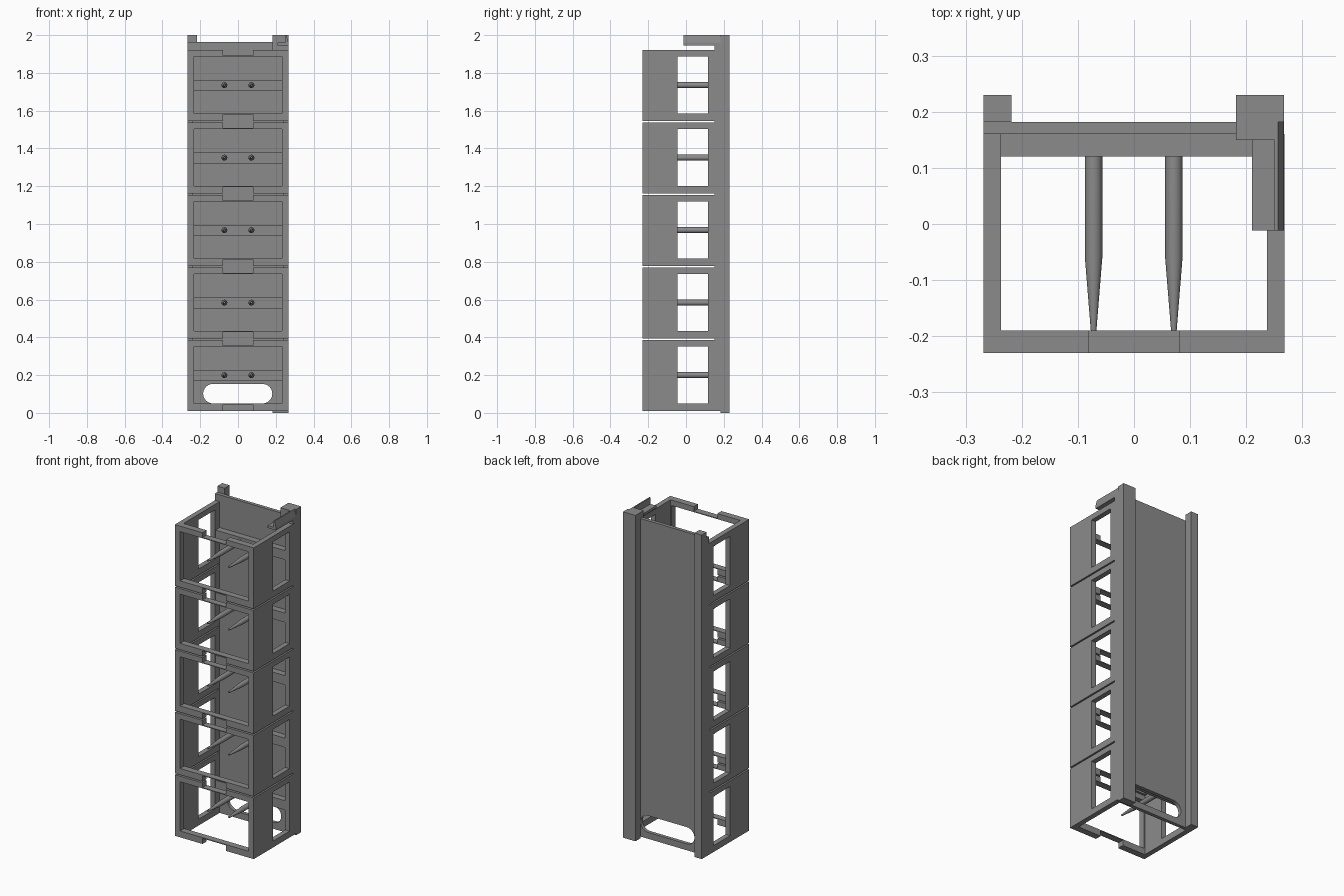
import bpy, bmesh, math
from mathutils import Matrix, Vector

if "Cube" in bpy.data.objects:
    bpy.data.objects.remove(bpy.data.objects["Cube"])

# Dark grey finish shared by all parts
grey = bpy.data.materials.new("dark_grey")
grey.diffuse_color = (.26, .26, .26, 1)
grey.use_nodes = True
grey.node_tree.nodes["Principled BSDF"].inputs["Base Color"].default_value = grey.diffuse_color

def make(name, bm):
    bmesh.ops.recalc_face_normals(bm, faces=bm.faces)
    me = bpy.data.meshes.new(name)
    bm.to_mesh(me)
    bm.free()
    me.materials.append(grey)
    ob = bpy.data.objects.new(name, me)
    bpy.context.collection.objects.link(ob)
    return ob

def box(name, x, y, z):
    bm = bmesh.new()
    size = Vector((x[1] - x[0], y[1] - y[0], z[1] - z[0]))
    mid = Vector((sum(x) / 2, sum(y) / 2, sum(z) / 2))
    bmesh.ops.create_cube(bm, size=1, matrix=Matrix.Translation(mid) @ Matrix.Diagonal(size).to_4x4())
    return make(name, bm)

def prism(name, profile, y0, y1):
    """Extrude an (x, z) outline along y."""
    bm = bmesh.new()
    face = bm.faces.new([bm.verts.new((x, y0, z)) for x, z in profile])
    ext = bmesh.ops.extrude_face_region(bm, geom=[face])
    bmesh.ops.translate(bm, vec=(0, y1 - y0, 0),
                        verts=[v for v in ext['geom'] if isinstance(v, bmesh.types.BMVert)])
    # the extrusion drops the start face, so close it if it is open
    bmesh.ops.holes_fill(bm, edges=[e for e in bm.edges if e.is_boundary])
    return make(name, bm)

def lathe_y(name, x, z, rings, seg=24):
    """Round pin along y from (y, radius) rings."""
    bm = bmesh.new()
    loops = [[bm.verts.new((x + r * math.cos(2 * math.pi * i / seg), y,
                            z + r * math.sin(2 * math.pi * i / seg)))
              for i in range(seg)] for y, r in rings]
    for a, b in zip(loops, loops[1:]):
        for i in range(seg):
            j = (i + 1) % seg
            bm.faces.new((a[i], a[j], b[j], b[i])).smooth = True
    bm.faces.new(loops[0])
    bm.faces.new(loops[-1])
    ob = make(name, bm)
    ob.data.set_sharp_from_angle(angle=math.radians(30))
    return ob

def cut(ob, cutters):
    for c in cutters:
        m = ob.modifiers.new("cut", 'BOOLEAN')
        m.operation, m.solver, m.object = 'DIFFERENCE', 'EXACT', c
    deps = bpy.context.evaluated_depsgraph_get()
    me = bpy.data.meshes.new_from_object(ob.evaluated_get(deps))
    ob.modifiers.clear()
    ob.data = me
    for c in cutters:
        bpy.data.objects.remove(c)

# One bay: open-backed wall frame with front window, side windows and notches
PITCH, BASE, H = 0.3838, 0.011, 0.375
frame = box("bay_frame_1", (-.268, .268), (-.23, .16), (0, H))
cut(frame, [
    box("inner_cutter", (-.237, .237), (-.19, .3), (-.1, .5)),
    box("front_window_cutter", (-.232, .232), (-.3, -.15), (.039, .341)),
    box("side_window_cutter", (-.4, .4), (-.045, .117), (.039, .341)),
    box("top_notch_cutter", (-.08, .08), (-.3, -.15), (.346, .5)),
    box("bottom_notch_cutter", (-.08, .08), (-.3, -.15), (-.1, .034)),
])
# Rear crossbar and pair of tapered pins
parts = [frame, box("pin_bar_1", (-.237, .237), (.12, .16), (.159, .216))]
for side, x in (("left", -.072), ("right", .071)):
    parts.append(lathe_y(side + "_pin_1", x, .189,
                         [(.12, .0155), (-.06, .0155), (-.19, .005)]))
# Stack five bays
for i in range(5):
    for p in parts:
        o = p
        if i:
            o = p.copy()
            o.name = p.name[:-1] + str(i + 1)
            bpy.context.collection.objects.link(o)
        o.location.z = BASE + i * PITCH
    # Webs joining neighbouring bays at the back
    if i:
        z = BASE + i * PITCH
        for side, x in (("left", (-.268, -.237)), ("right", (.237, .268))):
            box(f"{side}_web_{i}", x, (.152, .16), (z - PITCH + H, z))

# Back panel with rounded slot near the bottom
panel = box("back_panel", (-.268, .182), (.16, .182), (BASE, 1.963))
slot = []
for cx, a0 in ((.13, -90), (-.133, 90)):
    for k in range(17):
        a = math.radians(a0 + k * 180 / 16)
        slot.append((cx + .0515 * math.cos(a), .1015 + .0515 * math.sin(a)))
cut(panel, [prism("slot_cutter", slot, .1, .25)])

# Rear rails, the right one with a foot and a chamfered head
box("left_rail", (-.268, -.218), (.182, .23), (BASE, 2))
box("right_rail", (.182, .267), (.182, .23), (0, 2))
box("right_rail_web", (.182, .267), (.16, .182), (BASE, 1.921))
prism("right_rail_head", [(.182, 1.921), (.267, 1.921), (.267, 1.96),
                          (.257, 2), (.182, 2)], .15, .182)

# Top arm: flat flange with a thin upright lip, sloped outside
prism("top_arm", [(.21, 1.945), (.267, 1.945), (.267, 1.96), (.257, 2),
                  (.25, 2), (.25, 1.96), (.21, 1.96)], -.012, .15)
